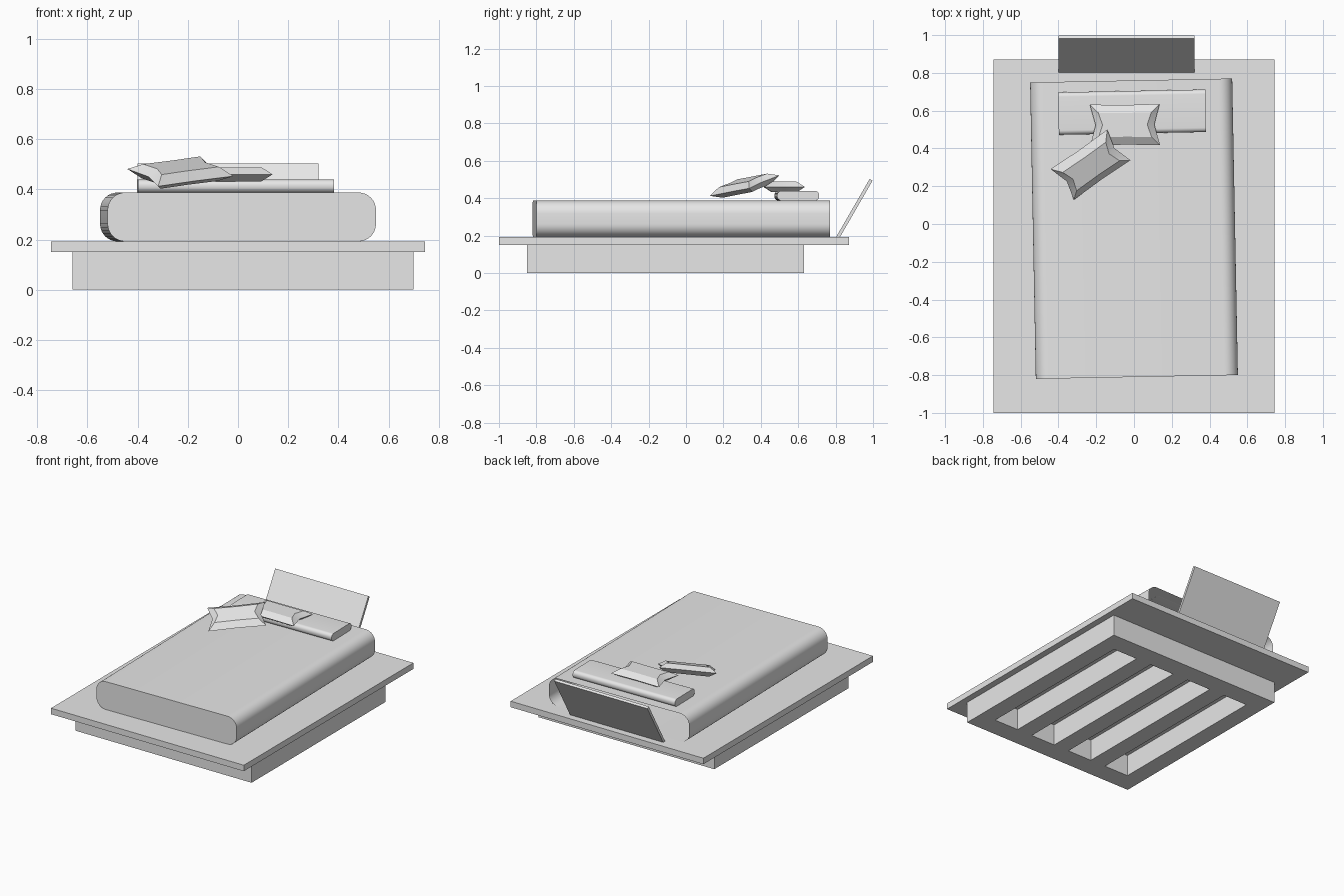
import bpy
import bmesh
import math
from mathutils import Vector, Euler

cube = bpy.data.objects.get("Cube")
if cube:
    bpy.data.objects.remove(cube)

# Single plain colour
grey = bpy.data.materials.new("light_grey")
grey.use_nodes = True
GREY = (0.8, 0.8, 0.8, 1)
grey.diffuse_color = GREY
grey.node_tree.nodes["Principled BSDF"].inputs["Base Color"].default_value = GREY


def finish(name, bm, location=(0, 0, 0), rotation=(0, 0, 0), smooth=None):
    bmesh.ops.recalc_face_normals(bm, faces=bm.faces)
    mesh = bpy.data.meshes.new(name)
    bm.to_mesh(mesh)
    bm.free()
    mesh.materials.append(grey)
    obj = bpy.data.objects.new(name, mesh)
    bpy.context.collection.objects.link(obj)
    obj.location = location
    obj.rotation_euler = rotation
    if smooth:
        bpy.ops.object.select_all(action='DESELECT')
        obj.select_set(True)
        bpy.context.view_layer.objects.active = obj
        bpy.ops.object.shade_smooth_by_angle(angle=math.radians(smooth))
    return obj


def box(name, low, high, rotation=(0, 0, 0), pivot=(0, 0, 0)):
    bm = bmesh.new()
    bmesh.ops.create_cube(bm, size=1)
    for v in bm.verts:
        v.co = Vector(h if c > 0 else l for c, l, h in zip(v.co, low, high))
    return finish(name, bm, pivot, rotation)


def rounded_outline(width, height, radius, steps=8):
    """Rounded rectangle, centred, as a list of 2D points."""
    points = []
    for i, (sx, sy) in enumerate([(1, 1), (-1, 1), (-1, -1), (1, -1)]):
        cx, cy = sx * (width / 2 - radius), sy * (height / 2 - radius)
        for k in range(steps + 1):
            a = math.pi / 2 * (i + k / steps)
            points.append((cx + radius * math.cos(a), cy + radius * math.sin(a)))
    return points


def rounded_prism(name, outline, length, along, location, turn, open_end=False):
    """Sweep an outline along x or y; open_end leaves the far end uncapped."""
    bm = bmesh.new()

    def place(p, t):
        return (p[0], t, p[1]) if along == 'y' else (t, p[0], p[1])

    near = [bm.verts.new(place(p, -length / 2)) for p in outline]
    far = [bm.verts.new(place(p, length / 2)) for p in outline]
    n = len(outline)
    for i in range(n):
        j = (i + 1) % n
        bm.faces.new((near[i], near[j], far[j], far[i]))
    bm.faces.new(near)
    if not open_end:
        bm.faces.new(far)
    return finish(name, bm, location, (0, 0, turn), smooth=35)


def cushion(name, width, depth, thick, location, rotation):
    """Low-poly cushion with pointed corners and pinched sides."""
    bm = bmesh.new()
    w, d, t = width / 2, depth / 2, thick / 2
    rim = [(w, d), (0, d * 0.96), (-w, d), (-w * 0.84, 0),
           (-w, -d), (0, -d * 0.96), (w, -d), (w * 0.84, 0)]
    edge = [bm.verts.new((x, y, 0)) for x, y in rim]
    for side in (1, -1):
        inner = [bm.verts.new((x * 0.76, y * 0.6, side * t)) for x, y in rim]
        for i in range(8):
            j = (i + 1) % 8
            bm.faces.new((edge[i], edge[j], inner[j], inner[i]))
        bm.faces.new(inner)
    return finish(name, bm, location, rotation, smooth=30)


# Base frame: end rails with five evenly spaced long bars
LEFT, RIGHT, FRONT, BACK, BASE_TOP = -0.66, 0.70, -0.85, 0.63, 0.15
BAR, RAIL = 0.12, 0.14
pitch = (RIGHT - LEFT - BAR) / 4
for i in range(5):
    x = LEFT + i * pitch
    box(f"base_bar_{i + 1}", (x, FRONT + RAIL, 0), (x + BAR, BACK - RAIL, BASE_TOP))
box("base_front_rail", (LEFT, FRONT, 0), (RIGHT, FRONT + RAIL, BASE_TOP))
box("base_back_rail", (LEFT, BACK - RAIL, 0), (RIGHT, BACK, BASE_TOP))

# Platform
box("platform", (-0.745, -1, BASE_TOP), (0.745, 0.872, 0.192))

# Mattress shell, open at the head end
TURN = math.radians(1.1)
rounded_prism("mattress", rounded_outline(1.07, 0.195, 0.07), 1.57, 'y',
              (0, -0.025, 0.29), TURN, open_end=True)

# Bolster and two cushions
rounded_prism("bolster", rounded_outline(0.225, 0.052, 0.024), 0.78, 'x',
              (-0.01, 0.592, 0.413), TURN)
cushion("flat_cushion", 0.37, 0.218, 0.056, (-0.048, 0.525, 0.46), (0, 0, 0.01))
cushion("tilted_cushion", 0.368, 0.215, 0.06, (-0.23, 0.314, 0.467),
        Euler((0.33, -0.11, 0.61)))

# Leaning headboard
box("headboard", (-0.40, 0, 0), (0.32, 0.018, 0.358),
    (math.radians(-30), 0, 0), (0, 0.803, 0.193))
